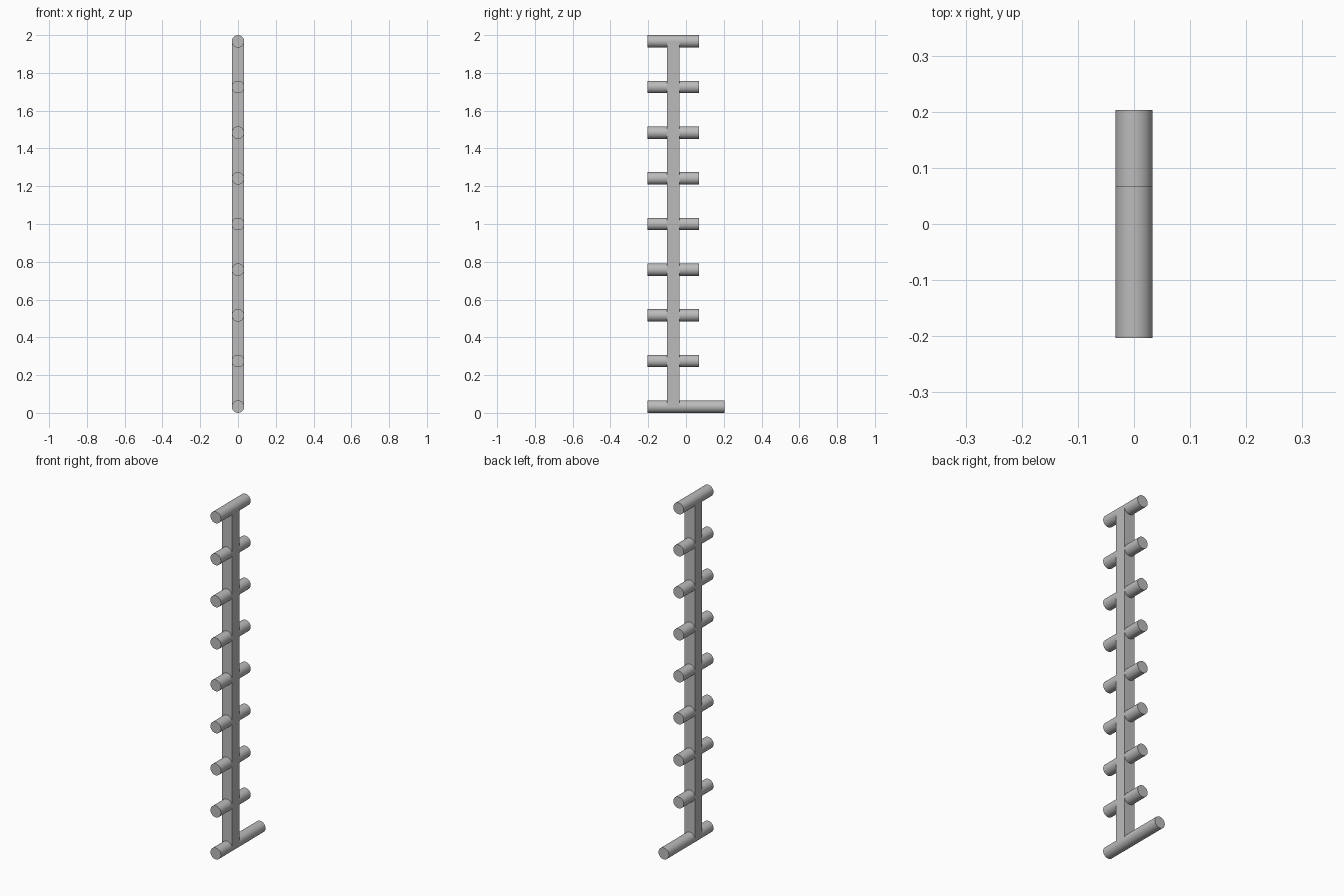
import bpy
import math

cube = bpy.data.objects.get("Cube")
if cube:
    bpy.data.objects.remove(cube, do_unlink=True)

RADIUS = 0.033
FRONT = -0.203          # shared front end of all rungs
RUNG_LENGTH = 0.271
BASE_LENGTH = 0.406
COUNT = 9
BOTTOM, TOP = RADIUS, 2 - RADIUS
POST_Y = FRONT + RUNG_LENGTH / 2

grey = bpy.data.materials.new("plain grey")
grey.use_nodes = True
grey.diffuse_color = (0.5, 0.5, 0.5, 1)
grey.node_tree.nodes["Principled BSDF"].inputs["Base Color"].default_value = (0.5, 0.5, 0.5, 1)


def finish(name):
    obj = bpy.context.object
    obj.name = name
    obj.data.materials.append(grey)
    return obj


def add_rung(name, z, length):
    bpy.ops.mesh.primitive_cylinder_add(
        vertices=48, radius=RADIUS, depth=length,
        location=(0, FRONT + length / 2, z), rotation=(math.pi / 2, 0, 0))
    finish(name)
    bpy.ops.object.shade_smooth_by_angle(angle=math.radians(40))


# Square upright, running between the centres of the end rungs
bpy.ops.mesh.primitive_cube_add(size=1, location=(0, POST_Y, 1))
post = finish("post")
post.scale = (2 * RADIUS, 2 * RADIUS, TOP - BOTTOM)
bpy.ops.object.transform_apply(location=False, rotation=False, scale=True)

# Long foot bar, then evenly spaced rungs to the top
add_rung("foot_bar", BOTTOM, BASE_LENGTH)
for i in range(1, COUNT):
    add_rung(f"rung_{i}", BOTTOM + i * (TOP - BOTTOM) / (COUNT - 1), RUNG_LENGTH)
